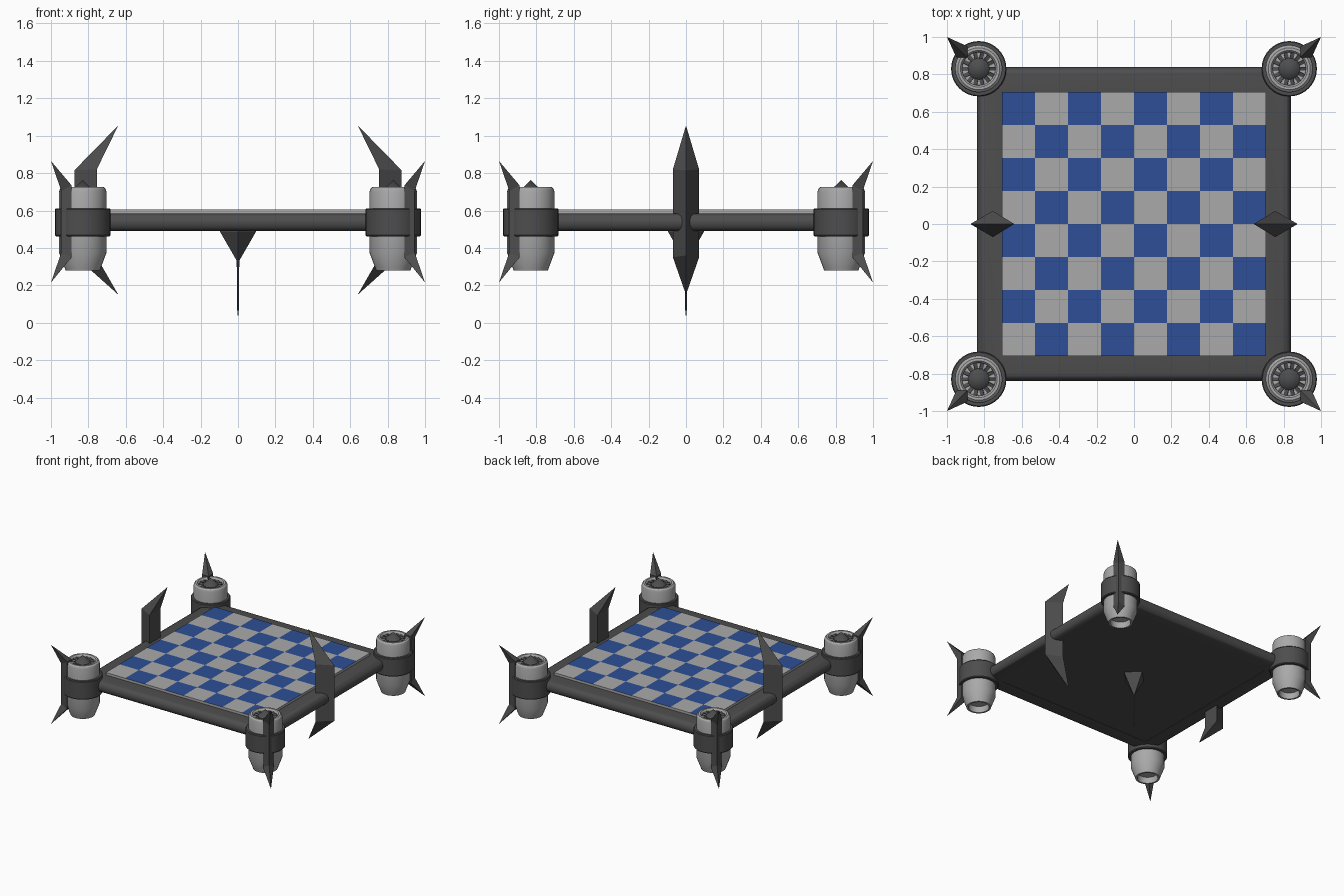
import bpy, bmesh, math
from mathutils import Vector, Matrix

if "Cube" in bpy.data.objects:
    bpy.data.objects.remove(bpy.data.objects["Cube"])


def material(name, rgb):
    m = bpy.data.materials.new(name)
    m.diffuse_color = (*rgb, 1)
    m.use_nodes = True
    m.node_tree.nodes["Principled BSDF"].inputs["Base Color"].default_value = m.diffuse_color
    return m


DARK = material("dark_metal", (0.075, 0.075, 0.075))
LIGHT = material("light_grey", (0.40, 0.40, 0.40))
BLUE = material("blue_square", (0.026, 0.078, 0.31))


def finish(bm, name, mats, smooth=False):
    bmesh.ops.remove_doubles(bm, verts=bm.verts, dist=1e-5)
    bmesh.ops.recalc_face_normals(bm, faces=bm.faces)
    me = bpy.data.meshes.new(name)
    bm.to_mesh(me)
    bm.free()
    for m in mats:
        me.materials.append(m)
    if smooth:
        me.polygons.foreach_set("use_smooth", [True] * len(me.polygons))
        me.set_sharp_from_angle(angle=math.radians(30))
    ob = bpy.data.objects.new(name, me)
    bpy.context.collection.objects.link(ob)
    return ob


def ring_sweep(name, profile, n, mat, start=0.0, closed=False, smooth=True):
    """Turn a (radius, z) profile round the z axis in n steps."""
    bm = bmesh.new()
    cols = []
    for i in range(n):
        a = start + 2 * math.pi * i / n
        cols.append([bm.verts.new((r * math.cos(a), r * math.sin(a), z)) for r, z in profile])
    count = len(profile)
    for i in range(n):
        c, d = cols[i], cols[(i + 1) % n]
        for j in range(count if closed else count - 1):
            k = (j + 1) % count
            vs = [c[j], d[j], d[k], c[k]]
            if profile[j][0] == 0:
                vs = [c[j], d[k], c[k]]
            elif profile[k][0] == 0:
                vs = [c[j], d[j], c[k]]
            bm.faces.new(vs)
    return finish(bm, name, [mat], smooth)


def blade(name, section, tip, angle):
    """Double-ended blade; section = (distance, side, top z, bottom z) per edge."""
    bm = bmesh.new()
    top = [bm.verts.new((d, w, t)) for d, w, t, b in section]
    bot = [bm.verts.new((d, w, b)) for d, w, t, b in section]
    apex = bm.verts.new((tip[0], 0, tip[1]))
    foot = bm.verts.new((tip[0], 0, tip[2]))
    n = len(section)
    for i in range(n):
        k = (i + 1) % n
        bm.faces.new((top[i], bot[i], bot[k], top[k]))
        bm.faces.new((top[i], top[k], apex))
        bm.faces.new((bot[k], bot[i], foot))
    bm.transform(Matrix.Rotation(angle, 4, "Z"))
    return finish(bm, name, [DARK])


# Checkered board: an 8 x 8 grid thickened downwards
bm = bmesh.new()
HALF, TOP, BASE = 0.707, 0.605, 0.492
bmesh.ops.create_grid(bm, x_segments=8, y_segments=8, size=HALF,
                      matrix=Matrix.Translation((0, 0, BASE)))
ext = bmesh.ops.extrude_face_region(bm, geom=bm.faces[:])
bmesh.ops.translate(bm, vec=(0, 0, TOP - BASE),
                    verts=[g for g in ext["geom"] if isinstance(g, bmesh.types.BMVert)])
bmesh.ops.recalc_face_normals(bm, faces=bm.faces)
for f in bm.faces:
    c = f.calc_center_median()
    if f.normal.z < -0.5:
        f.material_index = 2
    elif f.normal.z > 0.5:
        col = int((c.x + HALF) / (HALF / 4))
        row = int((HALF - c.y) / (HALF / 4))
        f.material_index = 1 if (col + row) % 2 == 0 else 0
finish(bm, "checkered_board", [LIGHT, BLUE, DARK])

# Frame: mitred square ring with a rounded outer side
R2 = math.sqrt(2)
arc = [(0.792 + 0.048 * math.cos(t), 0.5375 + 0.0475 * math.sin(t))
       for t in [math.radians(-90 + 22.5 * i) for i in range(9)]]
frame = [(0.70, 0.49)] + arc + [(0.70, 0.585)]
ring_sweep("frame", [(r * R2, z) for r, z in frame], 4, DARK,
           start=math.pi / 4, closed=True)

# Engine parts, made once at the origin and copied to the four corners
shell = ring_sweep("engine_body", [
    (0, 0.70), (0.088, 0.70), (0.09, 0.715), (0.098, 0.725), (0.112, 0.725),
    (0.122, 0.716), (0.127, 0.70), (0.127, 0.375), (0.097, 0.295), (0.092, 0.28),
    (0.078, 0.28), (0.075, 0.33), (0, 0.33)], 32, LIGHT)
collar = ring_sweep("engine_collar", [
    (0.12, 0.462), (0.143, 0.462), (0.148, 0.468), (0.148, 0.606),
    (0.143, 0.612), (0.12, 0.612)], 32, DARK)
hub = ring_sweep("engine_hub_cone", [(0.058, 0.69), (0.058, 0.708), (0.0, 0.762)], 16, DARK)

# Turbine vanes between hub and shell
bm = bmesh.new()
for i in range(14):
    m = (Matrix.Rotation(2 * math.pi * i / 14, 4, "Z") @ Matrix.Translation((0.07, 0, 0.706))
         @ Matrix.Rotation(0.3, 4, "X") @ Matrix.Diagonal((0.042, 0.021, 0.004, 1)))
    bmesh.ops.create_cube(bm, size=1, matrix=m)
vanes = finish(bm, "engine_vanes", [DARK])

corners = [(sx * 0.83, sy * 0.83, 0) for sx in (-1, 1) for sy in (-1, 1)]
for part in (shell, collar, hub, vanes):
    part.location = corners[0]
    for c in corners[1:]:
        copy = part.copy()
        copy.location = c
        bpy.context.collection.objects.link(copy)

# Corner blades on the engines, tips leaning outwards
for i in range(4):
    blade("corner_blade", [(0.945 * R2, 0, 0.705, 0.375), (0.92 * R2, 0.042, 0.735, 0.35),
                           (0.89 * R2, 0, 0.735, 0.35), (0.92 * R2, -0.042, 0.735, 0.35)],
          (R2, 0.865, 0.215), math.pi / 4 + i * math.pi / 2)

# Large side fins, tips leaning inwards
for i in range(2):
    blade("side_fin", [(0.875, 0, 0.815, 0.36), (0.755, 0.07, 0.82, 0.35),
                       (0.755, -0.07, 0.82, 0.35)], (0.64, 1.055, 0.15), i * math.pi)

# Four-sided mount and thin needle under the board
ring_sweep("needle_mount", [(0, 0.493), (0.095, 0.493), (0.095, 0.485), (0.006, 0.33), (0, 0.33)],
           4, DARK, smooth=False)
ring_sweep("needle", [(0, 0.34), (0.007, 0.34), (0.005, 0.07), (0.002, 0.06), (0, 0.0)],
           8, DARK)
